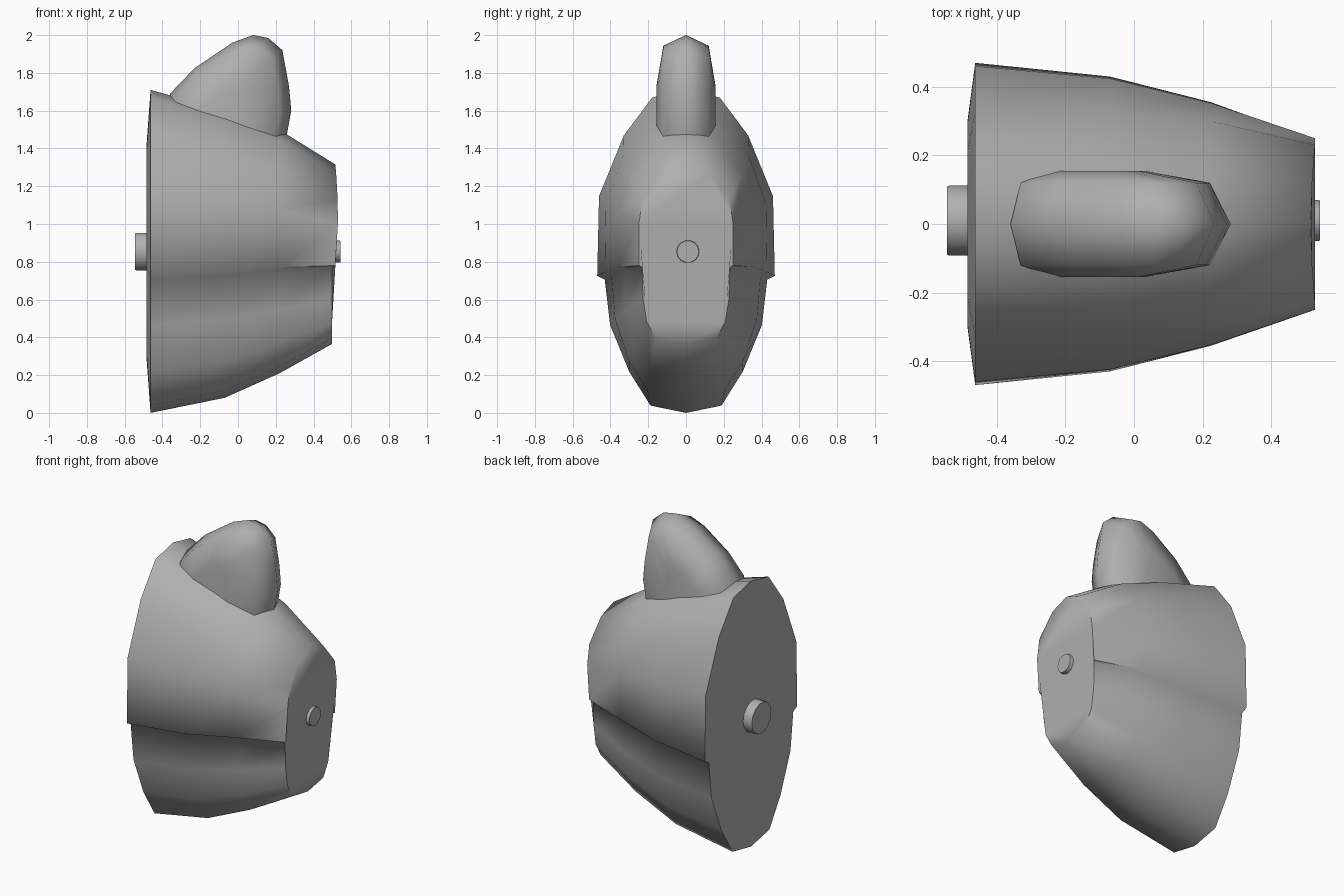
import bpy, math
import bmesh

if "Cube" in bpy.data.objects:
    bpy.data.objects.remove(bpy.data.objects["Cube"])

grey = bpy.data.materials.new("dark_grey")
grey.diffuse_color = (.43, .43, .43, 1)
grey.use_nodes = True
grey.node_tree.nodes["Principled BSDF"].inputs["Base Color"].default_value = grey.diffuse_color


def make_object(name, bm, angle=40):
    bmesh.ops.recalc_face_normals(bm, faces=bm.faces)
    mesh = bpy.data.meshes.new(name)
    bm.to_mesh(mesh)
    bm.free()
    mesh.materials.append(grey)
    ob = bpy.data.objects.new(name, mesh)
    bpy.context.collection.objects.link(ob)
    bpy.ops.object.select_all(action='DESELECT')
    bpy.context.view_layer.objects.active = ob
    ob.select_set(True)
    bpy.ops.object.shade_smooth_by_angle(angle=math.radians(angle))
    return ob


def loft(name, rings, angle=40):
    bm = bmesh.new()
    loops = [[bm.verts.new(p) for p in ring] for ring in rings]
    n = len(loops[0])
    for a, b in zip(loops, loops[1:]):
        for i in range(n):
            j = (i + 1) % n
            bm.faces.new((a[i], a[j], b[j], b[i]))
    bm.faces.new(loops[0])
    bm.faces.new(loops[-1])
    return make_object(name, bm, angle)


# Tapered shell: half outlines (width fraction, height fraction from seam)
back_up = [(0, 1), (.38, .96), (.70, .76), (.98, .44), (1, .02)]
front_up = [(0, 1), (.48, .91), (.92, .65), (1, .41), (1, 0)]
back_low = [(.915, 0), (.855, .34), (.64, .69), (.40, .945), (0, 1)]
front_low = [(.93, .02), (.91, .42), (.83, .72), (.63, .93), (0, 1)]


def section(t, x_top, x_low, width, top, seam, bottom, bulge=0):
    half = []
    for back, front, end, x, bow in (
            (back_up, front_up, top, x_top, bulge),
            (back_low, front_low, bottom, x_low, 0)):
        for (y0, z0), (y1, z1) in zip(back, front):
            y, z = y0 + (y1 - y0) * t, z0 + (z1 - z0) * t
            half.append((x + bow * 4 * z * (1 - z), y * width,
                         seam + (end - seam) * z))
    return half + [(x, -y, z) for x, y, z in half[-2:0:-1]]


def inset(ring, s, dx, zc=.85):
    return [(x + dx, y * s, zc + (z - zc) * s) for x, y, z in ring]


rings = [section(0, -.463, -.463, .47, 1.71, .705, 0),
         section(.33, -.07, -.07, .43, 1.60, .735, .08),
         section(.66, .225, .22, .355, 1.495, .768, .21),
         section(1, .515, .498, .25, 1.315, .78, .365, .014)]
loft("body_shell", [inset(rings[0], .65, -.022)] + rings, 66)

# Top fin: arched profile (x, z) swept narrower towards both sides
arch = [(-.36, 1.50), (-.36, 1.69), (-.23, 1.825), (-.03, 1.96), (.08, 2.0),
        (.16, 1.985), (.235, 1.92), (.27, 1.73), (.282, 1.60), (.26, 1.48),
        (.24, 1.38)]


def fin_ring(y, sx, sz):
    return [(-.15 + (x + .15) * sx, y, 1.38 + (z - 1.38) * sz) for x, z in arch]


side = [(.155, .42, .58), (.12, .86, .91)]
loft("top_fin", [fin_ring(-y, a, b) for y, a, b in side] + [fin_ring(0, 1, 1)]
     + [fin_ring(y, a, b) for y, a, b in reversed(side)], 80)


# Round pegs on both end faces, slightly rounded at the outer edge
def peg(name, x_in, x_out, radius):
    def ring(x, r):
        return [(x, .01 + r * math.cos(k * math.tau / 14),
                 .854 + r * math.sin(k * math.tau / 14)) for k in range(14)]
    edge = x_out - math.copysign(.006, x_out)
    loft(name, [ring(x_in, radius), ring(edge, radius), ring(x_out, radius * .97)])


peg("back_peg", -.45, -.545, .102)
peg("front_peg", .48, .542, .06)
